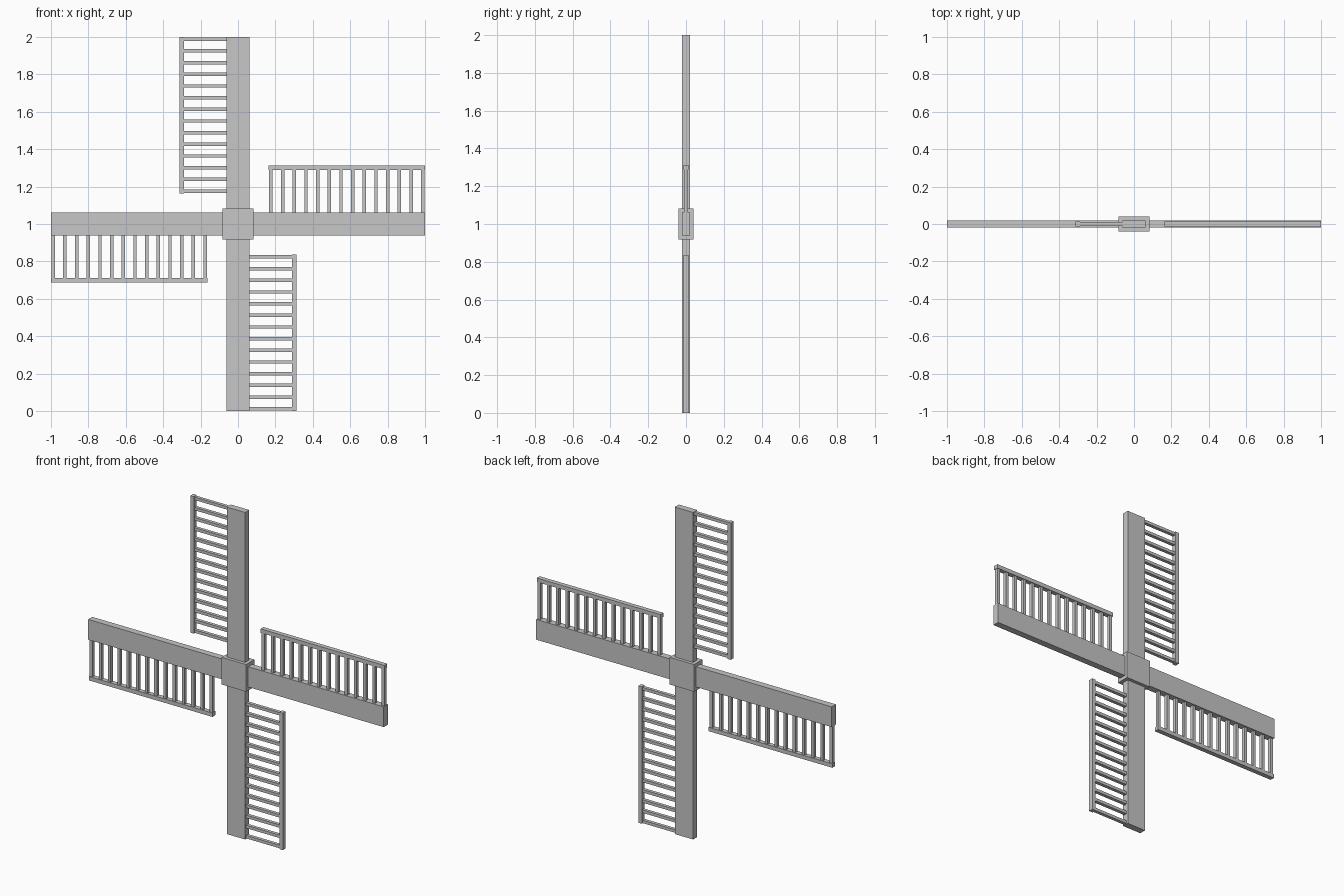
import bpy
from math import pi
from mathutils import Matrix, Vector

if "Cube" in bpy.data.objects:
    bpy.data.objects.remove(bpy.data.objects["Cube"])

# One flat grey for everything
GREY = (0.57, 0.57, 0.57, 1)
grey = bpy.data.materials.new("light grey")
grey.use_nodes = True
grey.diffuse_color = GREY
grey.node_tree.nodes["Principled BSDF"].inputs["Base Color"].default_value = GREY

CENTRE = Vector((0, 0, 1))


def box(name, x, depth, z, turn=0):
    """Box spanning x and z ranges about the hub, turned about the hub axis."""
    bpy.ops.mesh.primitive_cube_add(size=1)
    ob = bpy.context.object
    ob.name = name
    size = (x[1] - x[0], depth, z[1] - z[0])
    middle = Vector((sum(x) / 2, 0, sum(z) / 2))
    ob.data.transform(Matrix.Translation(CENTRE) @ Matrix.Rotation(turn, 4, "Y")
                      @ Matrix.Translation(middle) @ Matrix.Diagonal((*size, 1)))
    ob.data.materials.append(grey)


HALF_ARM = 0.062
RAIL_IN, RAIL_OUT = 0.289, 0.313
FRAME_START = 0.163
SLATS = 14
SLAT = 0.018

# Hub block
box("hub", (-0.083, 0.083), 0.08, (-0.083, 0.083))

# Four sails, each an arm with a rail and a ladder of slats on one side
for i, side in enumerate(("top", "left", "bottom", "right")):
    turn = i * pi / 2
    box(side + "_arm", (-HALF_ARM, HALF_ARM), 0.04, (0, 1), turn)
    box(side + "_rail", (-RAIL_OUT, -RAIL_IN), 0.028, (FRAME_START, 1), turn)
    first = FRAME_START + 0.004
    step = (0.997 - SLAT - first) / (SLATS - 1)
    for n in range(SLATS):
        z = first + n * step
        box(f"{side}_slat_{n + 1}", (-RAIL_IN - 0.005, -HALF_ARM + 0.01),
            0.02, (z, z + SLAT), turn)
